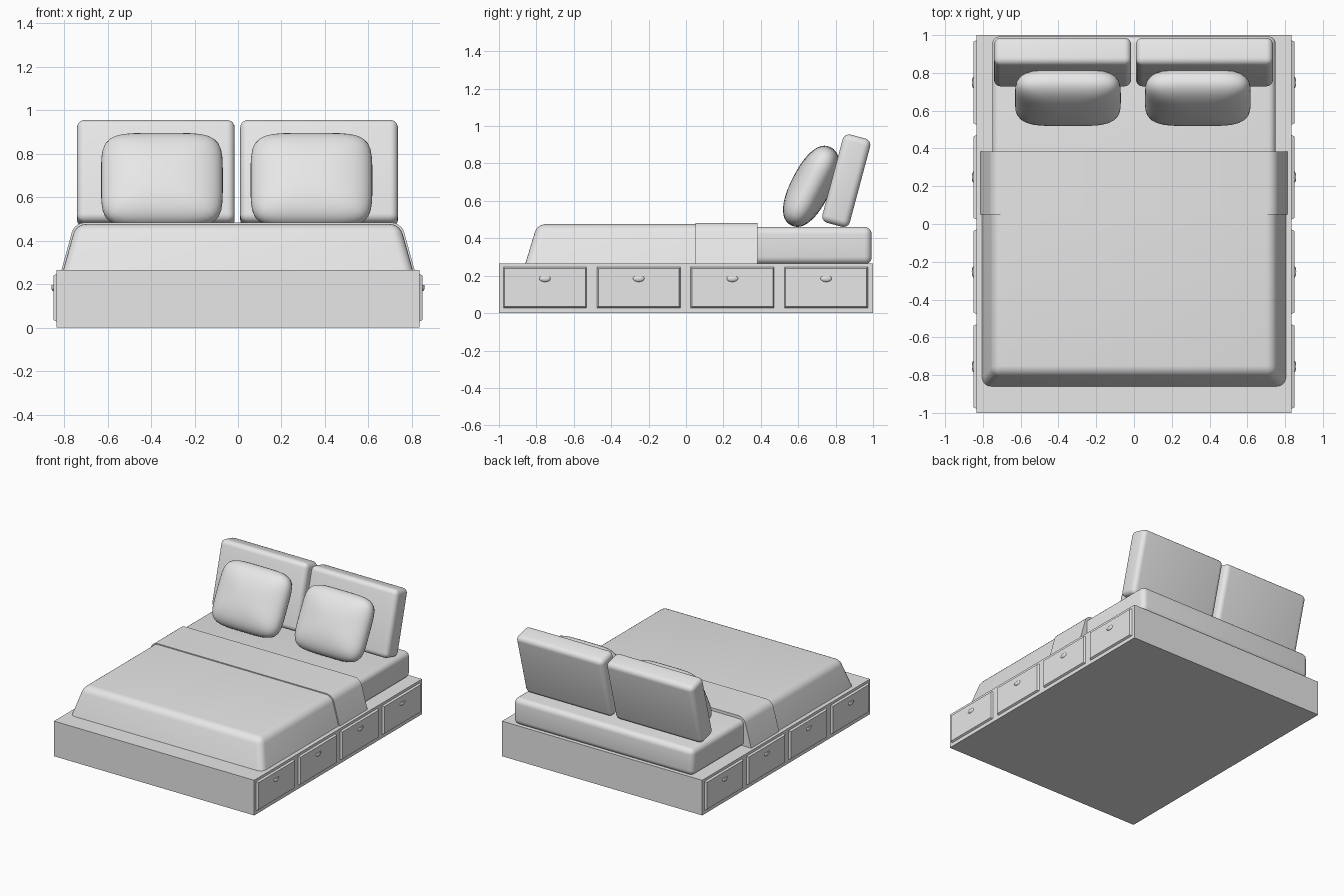
import bpy
import bmesh
from math import radians
from mathutils import Vector

cube = bpy.data.objects.get("Cube")
if cube:
    bpy.data.objects.remove(cube, do_unlink=True)

grey = bpy.data.materials.new("plain grey")
grey.use_nodes = True
grey.diffuse_color = (0.8, 0.8, 0.8, 1)
grey.node_tree.nodes["Principled BSDF"].inputs["Base Color"].default_value = (0.8, 0.8, 0.8, 1)


def finish(name, bm, loc=(0, 0, 0), rot=(0, 0, 0), smooth=True):
    bmesh.ops.recalc_face_normals(bm, faces=bm.faces)
    mesh = bpy.data.meshes.new(name)
    bm.to_mesh(mesh)
    bm.free()
    mesh.materials.append(grey)
    obj = bpy.data.objects.new(name, mesh)
    obj.location, obj.rotation_euler = loc, rot
    bpy.context.collection.objects.link(obj)
    if smooth:
        bpy.ops.object.select_all(action='DESELECT')
        obj.select_set(True)
        bpy.context.view_layer.objects.active = obj
        bpy.ops.object.shade_smooth_by_angle(angle=radians(40))
    return obj


def frustum(bottom, top, z0, z1, radius=0, rule=lambda mid: True):
    """Block between two rectangles (x0, x1, y0, y1), rounding the edges chosen by the rule."""
    bm = bmesh.new()
    bmesh.ops.create_cube(bm, size=2)
    for v in bm.verts:
        rect, z = (top, z1) if v.co.z > 0 else (bottom, z0)
        v.co = (rect[v.co.x > 0], rect[2 + (v.co.y > 0)], z)
    if radius:
        edges = [e for e in bm.edges if rule((e.verts[0].co + e.verts[1].co) / 2)]
        bmesh.ops.bevel(bm, geom=edges, offset=radius, segments=5, profile=0.5,
                        affect='EDGES', clamp_overlap=True)
    return bm


def box(w, d, h, radius=0):
    rect = (-w / 2, w / 2, -d / 2, d / 2)
    return frustum(rect, rect, -h / 2, h / 2, radius)


def pillow(half, p=5, q=2.3):
    """Square outline with rounded corners, swelling towards the middle."""
    bm = bmesh.new()
    bmesh.ops.create_cube(bm, size=2)
    bmesh.ops.subdivide_edges(bm, edges=bm.edges[:], cuts=11, use_grid_fill=True)
    for v in bm.verts:
        x, y, z = (abs(c) for c in v.co)
        outline = (x ** p + z ** p) ** (1 / p)
        v.co /= (outline ** q + y ** q) ** (1 / q)
        v.co *= Vector(half)
    return bm


def scaled_pillow(half):
    bm = pillow((1, 1, 1))
    bmesh.ops.scale(bm, vec=half, verts=bm.verts)
    return bm


# Base
finish("base", box(1.67, 2, 0.265), (0, 0, 0.1325), smooth=False)

# Drawers and their handles on both sides
for side, label in ((1, "left"), (-1, "right")):
    for i in range(4):
        y = -0.754 + 0.501 * i
        outer = (-0.114, 0.114, -0.228, 0.228)
        inner = (-0.102, 0.102, -0.216, 0.216)
        finish(f"{label}_drawer_{i + 1}", frustum(outer, inner, -0.01, 0.014),
               (side * 0.835, y, 0.137), (0, side * radians(90), 0), smooth=False)
        bm = bmesh.new()
        bmesh.ops.create_uvsphere(bm, u_segments=16, v_segments=10, radius=1)
        for v in bm.verts:
            v.co = (v.co.x * 0.011, v.co.y * 0.031, min(v.co.z, 0.6) * 0.018)
        finish(f"{label}_handle_{i + 1}", bm, (side * 0.848, y, 0.185))

# Mattress
finish("mattress", box(1.5, 1.79, 0.2, 0.04), (0, 0.098, 0.361))

# Blanket, rounded on top and at the foot corners
finish("blanket", frustum((-0.805, 0.805, -0.86, 0.1), (-0.745, 0.745, -0.795, 0.1),
                          0.262, 0.476, 0.045,
                          lambda m: m.z > 0.3 and m.y < 0.09))

# Folded band across the blanket
finish("blanket_fold", frustum((-0.813, 0.813, 0.05, 0.383), (-0.752, 0.752, 0.05, 0.383),
                               0.262, 0.483, 0.045,
                               lambda m: m.z > 0.47 and abs(m.x) > 0.1))

# Leaning back cushions and loose pillows
for label, cushion_x, pillow_x in (("left", 0.373, 0.338), ("right", -0.378, -0.35)):
    finish(f"{label}_back_cushion", box(0.726, 0.152, 0.488, 0.036),
           (cushion_x, 0.857, 0.708), (radians(-15), 0, 0))
    finish(f"{label}_pillow", scaled_pillow((0.28, 0.107, 0.234)),
           (pillow_x, 0.668, 0.678), (radians(-27), 0, 0))
